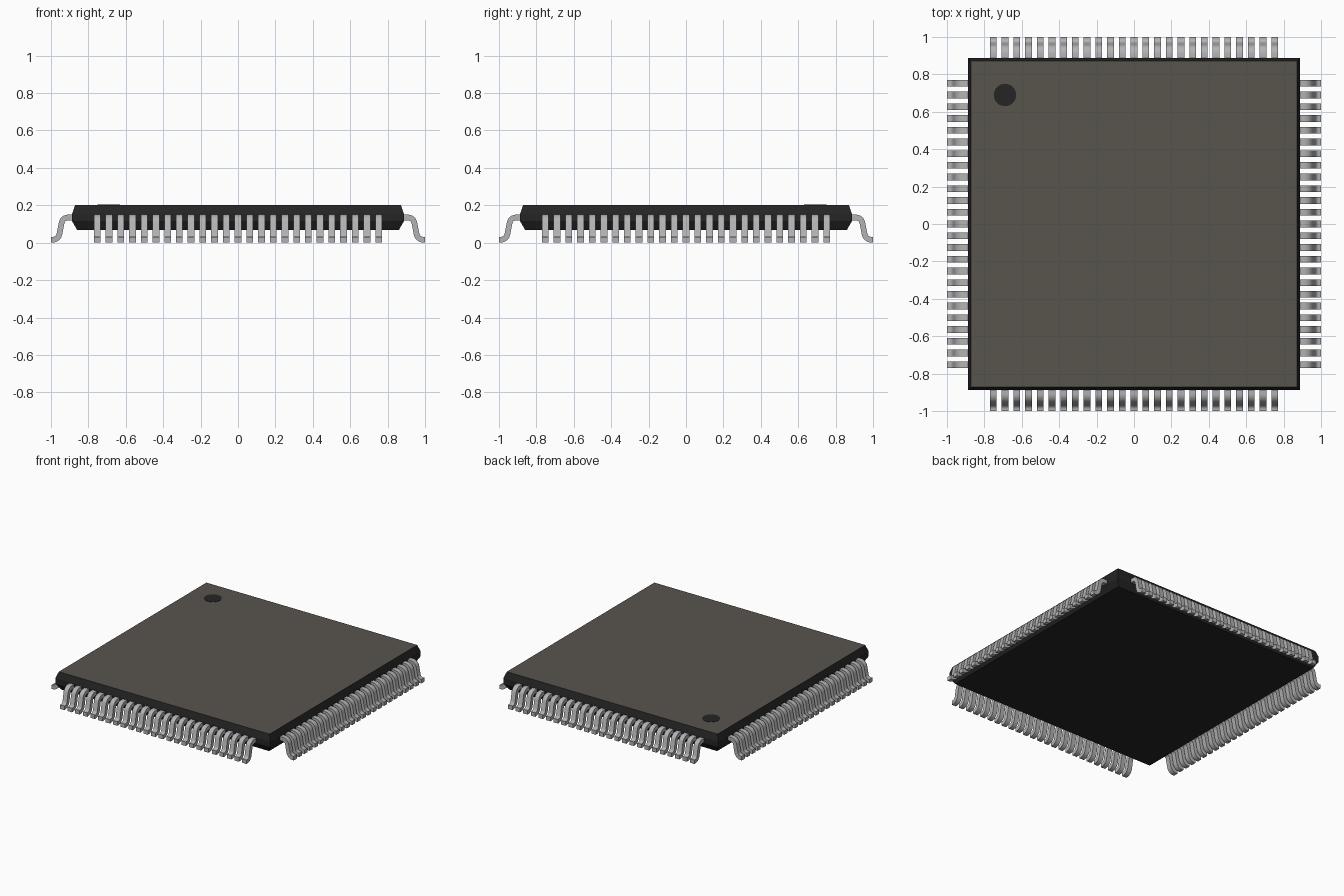
import bpy, bmesh, math
from mathutils import Vector, Matrix

if "Cube" in bpy.data.objects:
    bpy.data.objects.remove(bpy.data.objects["Cube"])


def material(name, rgb):
    m = bpy.data.materials.new(name)
    m.diffuse_color = (*rgb, 1)
    m.use_nodes = True
    m.node_tree.nodes["Principled BSDF"].inputs["Base Color"].default_value = m.diffuse_color
    return m


BLACK = material("black_resin", (0.018, 0.018, 0.018))
TAUPE = material("taupe_top", (0.098, 0.089, 0.076))
METAL = material("lead_metal", (0.45, 0.45, 0.46))


def add_object(name, bm, mats):
    bmesh.ops.recalc_face_normals(bm, faces=bm.faces)
    mesh = bpy.data.meshes.new(name)
    bm.to_mesh(mesh)
    bm.free()
    for m in mats:
        mesh.materials.append(m)
    ob = bpy.data.objects.new(name, mesh)
    bpy.context.collection.objects.link(ob)
    return ob


# Package body: stacked square sections, with a coloured top face
bm = bmesh.new()
rings = []
for half, z in ((0.86, 0.068), (0.887, 0.115), (0.887, 0.155), (0.871, 0.202)):
    rings.append([bm.verts.new((sx * half, sy * half, z))
                  for sx, sy in ((-1, -1), (1, -1), (1, 1), (-1, 1))])
for low, high in zip(rings, rings[1:]):
    for i in range(4):
        j = (i + 1) % 4
        bm.faces.new((low[i], low[j], high[j], high[i]))
bm.faces.new(rings[0][::-1])
bm.faces.new(rings[-1]).material_index = 1
add_object("package_body", bm, [BLACK, TAUPE])

# Orientation dot near one corner
bm = bmesh.new()
bmesh.ops.create_cone(bm, cap_ends=True, segments=32, radius1=0.06, radius2=0.06,
                      depth=0.004, matrix=Matrix.Translation((-0.69, 0.69, 0.202)))
add_object("orientation_dot", bm, [BLACK])

# Lead centreline: straight shoulder, S-bend and short foot
THICK, WIDTH, PITCH, COUNT = 0.03, 0.036, 0.0627, 25


def arc(cx, cz, r, a0, a1, n=8):
    angles = [math.radians(a0 + (a1 - a0) * i / n) for i in range(n + 1)]
    return [Vector((cx + r * math.cos(a), cz + r * math.sin(a))) for a in angles]


path = ([Vector((0.865, 0.135))] + arc(0.908, 0.099, 0.036, 90, 15)
        + arc(0.991, 0.053, 0.037, 195, 270) + [Vector((1.0, 0.016))])
upper, lower = [], []
for i, p in enumerate(path):
    t = (path[min(i + 1, len(path) - 1)] - path[max(i - 1, 0)]).normalized()
    n = Vector((-t.y, t.x)) * THICK / 2
    upper.append(p + n)
    lower.append(p - n)


def add_lead(bm, y):
    rows = []
    for u, l in zip(upper, lower):
        rows.append([bm.verts.new((q.x, y + s * WIDTH / 2, max(q.y, 0)))
                     for q, s in ((u, -1), (u, 1), (l, 1), (l, -1))])
    for a, b in zip(rows, rows[1:]):
        for i in range(4):
            j = (i + 1) % 4
            bm.faces.new((a[i], a[j], b[j], b[i]))
    bm.faces.new(rows[0][::-1])
    bm.faces.new(rows[-1])


# A row of leads on each of the four sides
for k, side in enumerate(("right", "back", "left", "front")):
    bm = bmesh.new()
    for i in range(COUNT):
        add_lead(bm, (i - (COUNT - 1) / 2) * PITCH)
    bmesh.ops.rotate(bm, verts=bm.verts, cent=(0, 0, 0),
                     matrix=Matrix.Rotation(k * math.pi / 2, 3, 'Z'))
    ob = add_object(side + "_leads", bm, [METAL])
    bpy.ops.object.select_all(action='DESELECT')
    ob.select_set(True)
    bpy.context.view_layer.objects.active = ob
    bpy.ops.object.shade_smooth_by_angle(angle=math.radians(35))
